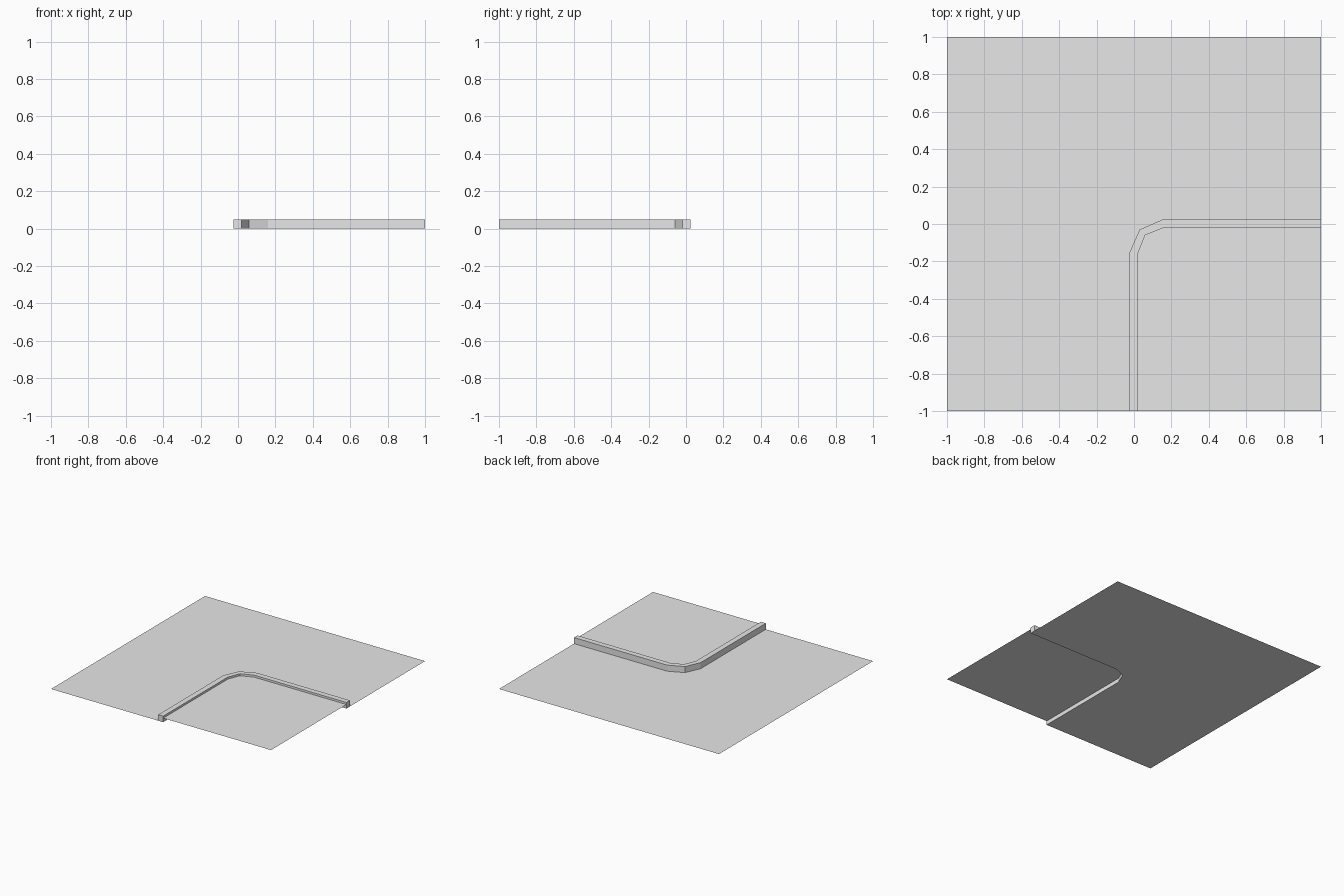
import bpy
import bmesh

cube = bpy.data.objects.get("Cube")
if cube:
    bpy.data.objects.remove(cube, do_unlink=True)

KERB_TOP = 0.05
PAVEMENT_Z = 0.033

# One plain concrete colour
GREY = (0.8, 0.8, 0.8, 1)
mat = bpy.data.materials.new("light_grey")
mat.use_nodes = True
mat.diffuse_color = GREY
for node in mat.node_tree.nodes:
    if node.type == 'BSDF_PRINCIPLED':
        node.inputs["Base Color"].default_value = GREY


def bend(half):
    """Complete a corner path by mirroring it across the diagonal."""
    return half + [(-y, -x) for x, y in reversed(half[:-1])]


def add_object(name, bm):
    mesh = bpy.data.meshes.new(name)
    bm.to_mesh(mesh)
    bm.free()
    mesh.materials.append(mat)
    obj = bpy.data.objects.new(name, mesh)
    bpy.context.collection.objects.link(obj)
    return obj


def flat_sheet(name, outline, z):
    """Single upward-facing polygon at height z."""
    bm = bmesh.new()
    face = bm.faces.new([bm.verts.new((x, y, z)) for x, y in outline])
    face.normal_update()
    if face.normal.z < 0:
        face.normal_flip()
    return add_object(name, bm)


def kerb_strip(name, outer, inner, height):
    """Closed strip between two matching paths."""
    bm = bmesh.new()
    rings = [[bm.verts.new(p) for p in
              ((*a, 0), (*a, height), (*b, height), (*b, 0))]
             for a, b in zip(outer, inner)]
    for r, s in zip(rings, rings[1:]):
        for i in range(4):
            j = (i + 1) % 4
            bm.faces.new((r[i], r[j], s[j], s[i]))
    bm.faces.new(rings[0])
    bm.faces.new(rings[-1])
    bmesh.ops.recalc_face_normals(bm, faces=bm.faces)
    return add_object(name, bm)


# Chamfered corner paths of the kerb
outer = bend([(-0.025, -1), (-0.025, -0.155), (0.03, -0.03)])
inner = bend([(0.02, -1), (0.02, -0.16), (0.06, -0.06)])

# Road around the corner, raised pavement inside it, kerb between
flat_sheet("road", [(-1, -1)] + outer + [(1, 1), (-1, 1)], 0)
flat_sheet("pavement", inner + [(1, -1)], PAVEMENT_Z)
kerb_strip("kerb", outer, inner, KERB_TOP)
